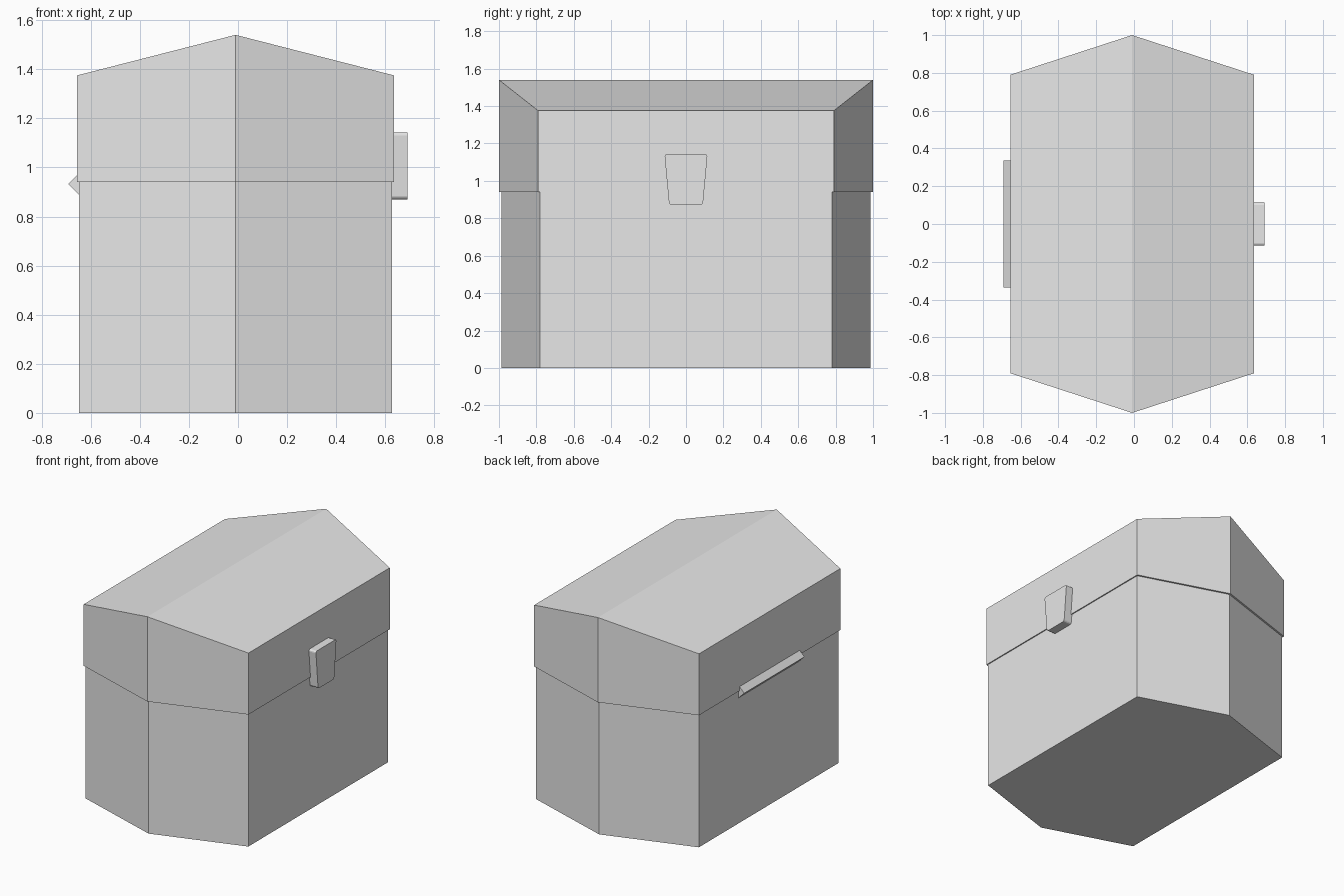
import bpy, bmesh, math

cube = bpy.data.objects.get("Cube")
if cube:
    bpy.data.objects.remove(cube, do_unlink=True)

grey = bpy.data.materials.new("light_grey")
grey.use_nodes = True
grey.diffuse_color = (0.8, 0.8, 0.8, 1)
grey.node_tree.nodes["Principled BSDF"].inputs["Base Color"].default_value = (0.8, 0.8, 0.8, 1)

CX = -0.01      # ridge line of the chest
SEAM = 0.94     # height where lid meets body


def loft(name, start, end):
    """Closed solid between two matching rings of points."""
    bm = bmesh.new()
    a = [bm.verts.new(p) for p in start]
    b = [bm.verts.new(p) for p in end]
    bm.edges.ensure_lookup_table()
    n = len(a)
    for i in range(n):
        j = (i + 1) % n
        bm.faces.new((a[i], a[j], b[j], b[i]))
    return bm, a, b


def finish(name, bm):
    bmesh.ops.recalc_face_normals(bm, faces=bm.faces)
    mesh = bpy.data.meshes.new(name)
    bm.to_mesh(mesh)
    bm.free()
    mesh.materials.append(grey)
    obj = bpy.data.objects.new(name, mesh)
    bpy.context.collection.objects.link(obj)
    return obj


def hexagon(half_x, side_y, tip_y, z_side, z_tip):
    """Elongated six-sided outline with its tips on the ridge line."""
    return [(CX + half_x, -side_y, z_side), (CX + half_x, side_y, z_side),
            (CX, tip_y, z_tip), (CX - half_x, side_y, z_side),
            (CX - half_x, -side_y, z_side), (CX, -tip_y, z_tip)]


# Six-sided body
bm, a, b = loft("body", hexagon(0.637, 0.78, 0.986, 0, 0),
                hexagon(0.637, 0.78, 0.986, SEAM, SEAM))
bm.faces.new(a)
bm.faces.new(b)
finish("chest_body", bm)

# Slightly wider lid with a pitched top
bm, a, b = loft("lid", hexagon(0.645, 0.79, 1.0, SEAM, SEAM),
                hexagon(0.645, 0.79, 1.0, 1.375, 1.54))
bm.faces.new(a)
bm.faces.new((b[0], b[1], b[2], b[5]))
bm.faces.new((b[5], b[2], b[3], b[4]))
finish("chest_lid", bm)

# Tapered latch plate with softened corners
profile = [(-0.09, 0.87), (0.09, 0.87), (0.115, 1.143), (-0.115, 1.143)]
bm, a, b = loft("latch", [(0.622, y, z) for y, z in profile],
                [(0.69, y, z) for y, z in profile])
bm.faces.new(a)
bm.faces.new(b)
corners = [e for e in bm.edges if abs(e.verts[0].co.x - e.verts[1].co.x) > 0.01]
bmesh.ops.bevel(bm, geom=corners, offset=0.014, segments=3, profile=0.5, affect='EDGES')
finish("latch", bm)

# Four-sided hinge bar along the back seam
ring = [(-0.647 + 0.045 * math.cos(math.pi / 2 * k),
         0.933 + 0.045 * math.sin(math.pi / 2 * k)) for k in range(4)]
bm, a, b = loft("hinge", [(x, -0.337, z) for x, z in ring],
                [(x, 0.337, z) for x, z in ring])
bm.faces.new(a)
bm.faces.new(b)
finish("hinge_bar", bm)
